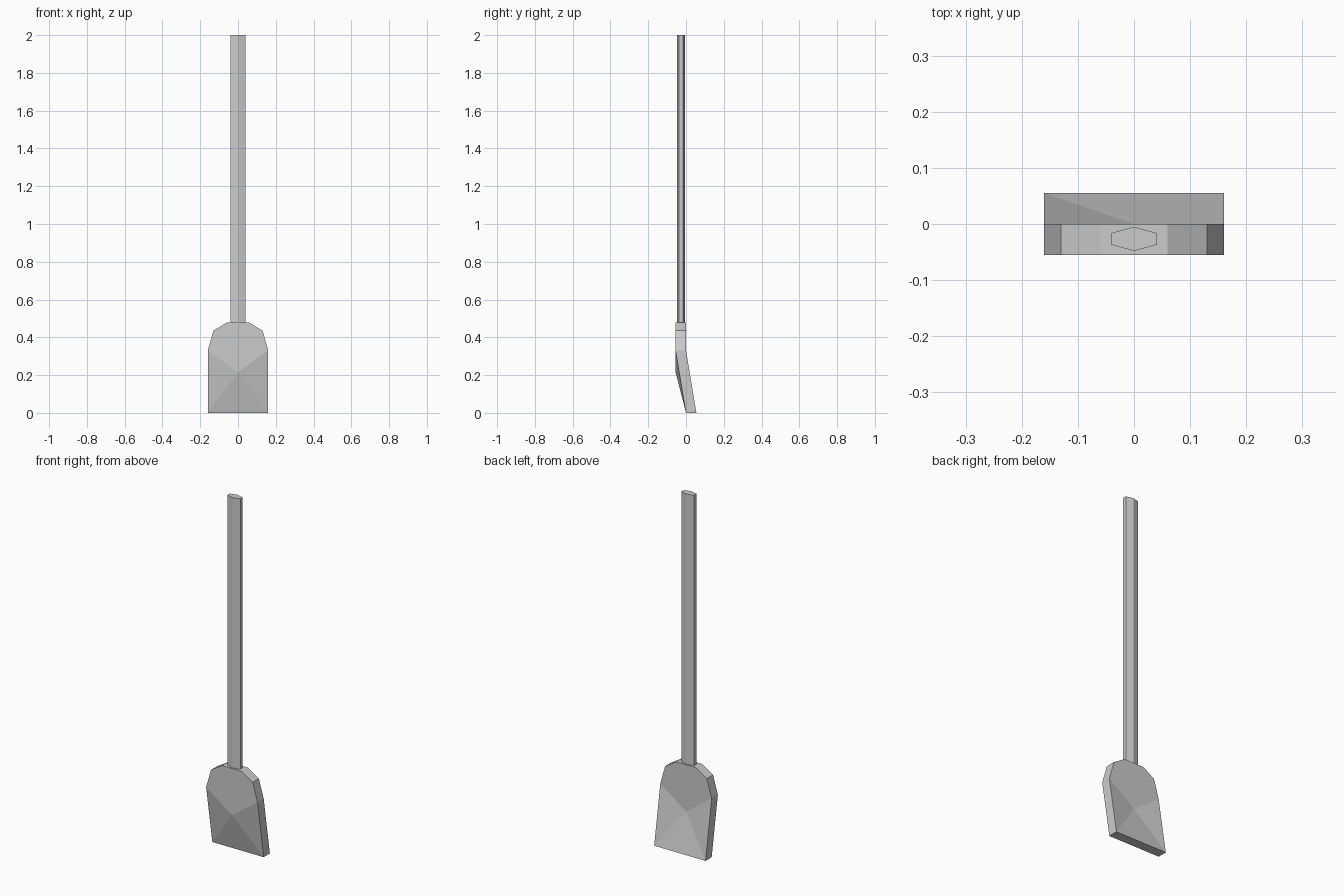
import bpy

if "Cube" in bpy.data.objects:
    bpy.data.objects.remove(bpy.data.objects["Cube"])


def slab(name, front, back, centre_front=None, centre_back=None):
    """Closed solid between two matching outlines, optionally fanned to a centre point."""
    n = len(front)
    verts = list(front) + list(back)
    faces = [(i, (i + 1) % n, n + (i + 1) % n, n + i) for i in range(n)]
    for offset, centre, flip in ((0, centre_front, True), (n, centre_back, False)):
        ring = [offset + i for i in range(n)]
        if centre is None:
            caps = [tuple(ring)]
        else:
            c = len(verts)
            verts.append(centre)
            # bottom, right, and left triangles, then the flat rounded shoulder
            caps = [(ring[0], ring[1], c), (ring[1], ring[2], c),
                    (ring[-1], ring[0], c), tuple(ring[2:]) + (c,)]
        faces += [f[::-1] if flip else f for f in caps]
    mesh = bpy.data.meshes.new(name)
    # reverse so that all faces point outwards for these outline directions
    mesh.from_pydata(verts, [], [f[::-1] for f in faces] if centre_front else faces)
    obj = bpy.data.objects.new(name, mesh)
    bpy.context.collection.objects.link(obj)
    return obj


# Blade: bent plate with dished lower half and chamfered shoulders
T = 0.055
half = [(0.16, 0.0), (0.16, 0.33), (0.13, 0.435), (0.06, 0.478)]
outline = [(-half[0][0], 0.0)] + half + [(-x, z) for x, z in half[:0:-1]]
front = [(x, 0.0 if z == 0 else -T, z) for x, z in outline]
back = [(x, y + T, z) for x, y, z in front]
slab("blade", front, back, (0, -T, 0.215), (0, 0, 0.215))

# Handle: flattened hexagonal pole
hexagon = [(0, -0.048), (0.04, -0.037), (0.04, -0.016),
           (0, -0.005), (-0.04, -0.016), (-0.04, -0.037)]
slab("handle", [(x, y, 0.478) for x, y in hexagon], [(x, y, 2.0) for x, y in hexagon])
